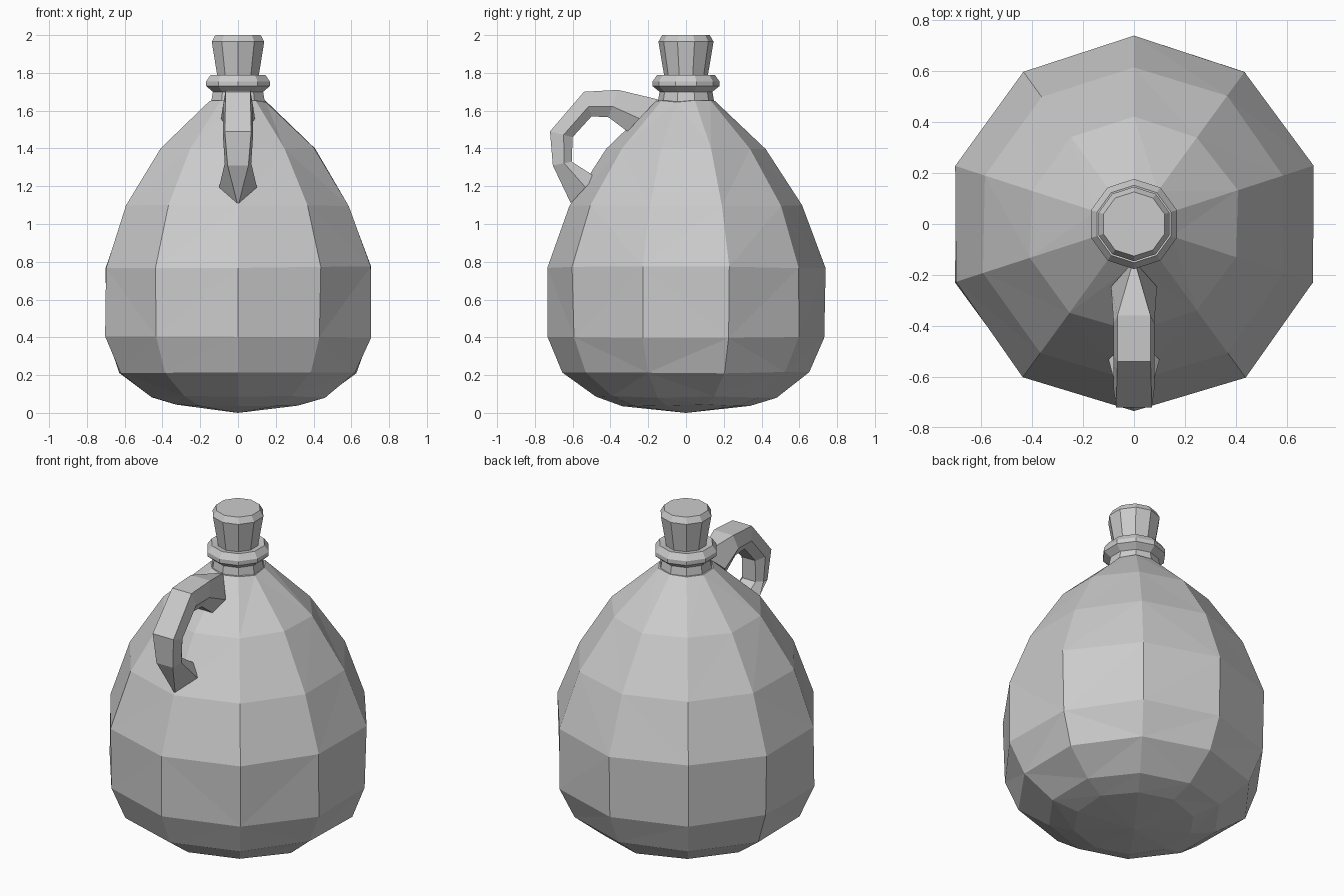
import bpy
import bmesh
import math
import random

random.seed(4)
SIDES = 10

cube = bpy.data.objects.get("Cube")
if cube:
    bpy.data.objects.remove(cube, do_unlink=True)

grey = bpy.data.materials.new("stone grey")
grey.use_nodes = True
grey.diffuse_color = (0.6, 0.6, 0.6, 1)
grey.node_tree.nodes["Principled BSDF"].inputs["Base Color"].default_value = (0.6, 0.6, 0.6, 1)


def finish(bm, name):
    bmesh.ops.recalc_face_normals(bm, faces=bm.faces[:])
    mesh = bpy.data.meshes.new(name)
    bm.to_mesh(mesh)
    bm.free()
    mesh.materials.append(grey)
    obj = bpy.data.objects.new(name, mesh)
    bpy.context.collection.objects.link(obj)
    return obj


def bridge(bm, a, b):
    """Join two equal rings of vertices with quads."""
    for i in range(len(a)):
        j = (i + 1) % len(a)
        bm.faces.new((a[i], a[j], b[j], b[i]))


def lathe(name, profile, wobble=0.0, tip=None):
    """Flat-faced turned shape with one corner facing the front."""
    bm = bmesh.new()
    rings = []
    for r, z in profile:
        ring = []
        for i in range(SIDES):
            a = 2 * math.pi * i / SIDES - math.pi / 2
            rr = r + random.uniform(-wobble, wobble)
            zz = z + random.uniform(-wobble, wobble)
            ring.append(bm.verts.new((rr * math.cos(a), rr * math.sin(a), zz)))
        rings.append(ring)
    for a, b in zip(rings, rings[1:]):
        bridge(bm, a, b)
    bm.faces.new(rings[-1])
    if tip is None:
        bm.faces.new(rings[0])
    else:
        point = bm.verts.new((0, 0, tip))
        for i in range(SIDES):
            bm.faces.new((point, rings[0][i], rings[0][(i + 1) % SIDES]))
    if wobble:
        bmesh.ops.triangulate(bm, faces=[f for f in bm.faces if len(f.verts) == 4])
    return finish(bm, name)


# Rounded jug body with a shallow domed base
lathe("body", [(0.34, 0.04), (0.48, 0.085), (0.655, 0.215), (0.735, 0.4),
               (0.74, 0.77), (0.62, 1.1), (0.425, 1.4), (0.155, 1.65)],
      wobble=0.006, tip=0)

# Neck with a flared lip
lathe("neck_lip", [(0.15, 1.64), (0.14, 1.7), (0.177, 1.73),
                   (0.177, 1.755), (0.152, 1.79), (0.12, 1.785)])

# Tapered stopper with a bevelled top
lathe("stopper", [(0.113, 1.77), (0.146, 1.965), (0.126, 2.0)])

# Handle sections: outer y, z, inner y, z, outer and middle half-widths
sections = [
    (-0.15, 1.66, -0.31, 1.49, 0.004, 0.09),
    (-0.36, 1.71, -0.41, 1.565, 0.065, 0.08),
    (-0.54, 1.70, -0.50, 1.57, 0.065, 0.08),
    (-0.72, 1.49, -0.60, 1.46, 0.07, 0.08),
    (-0.705, 1.31, -0.605, 1.33, 0.055, 0.07),
    (-0.61, 1.11, -0.48, 1.25, 0.004, 0.1),
]
bm = bmesh.new()
rings = []
for oy, oz, iy, iz, wide, mid in sections:
    my, mz = oy + (iy - oy) * 0.6, oz + (iz - oz) * 0.6
    loop = [(-wide, oy, oz), (wide, oy, oz), (mid, my, mz),
            (0.045, iy, iz), (-0.045, iy, iz), (-mid, my, mz)]
    rings.append([bm.verts.new(p) for p in loop])
for a, b in zip(rings, rings[1:]):
    bridge(bm, a, b)
bm.faces.new(rings[0])
bm.faces.new(rings[-1])
finish(bm, "handle")
